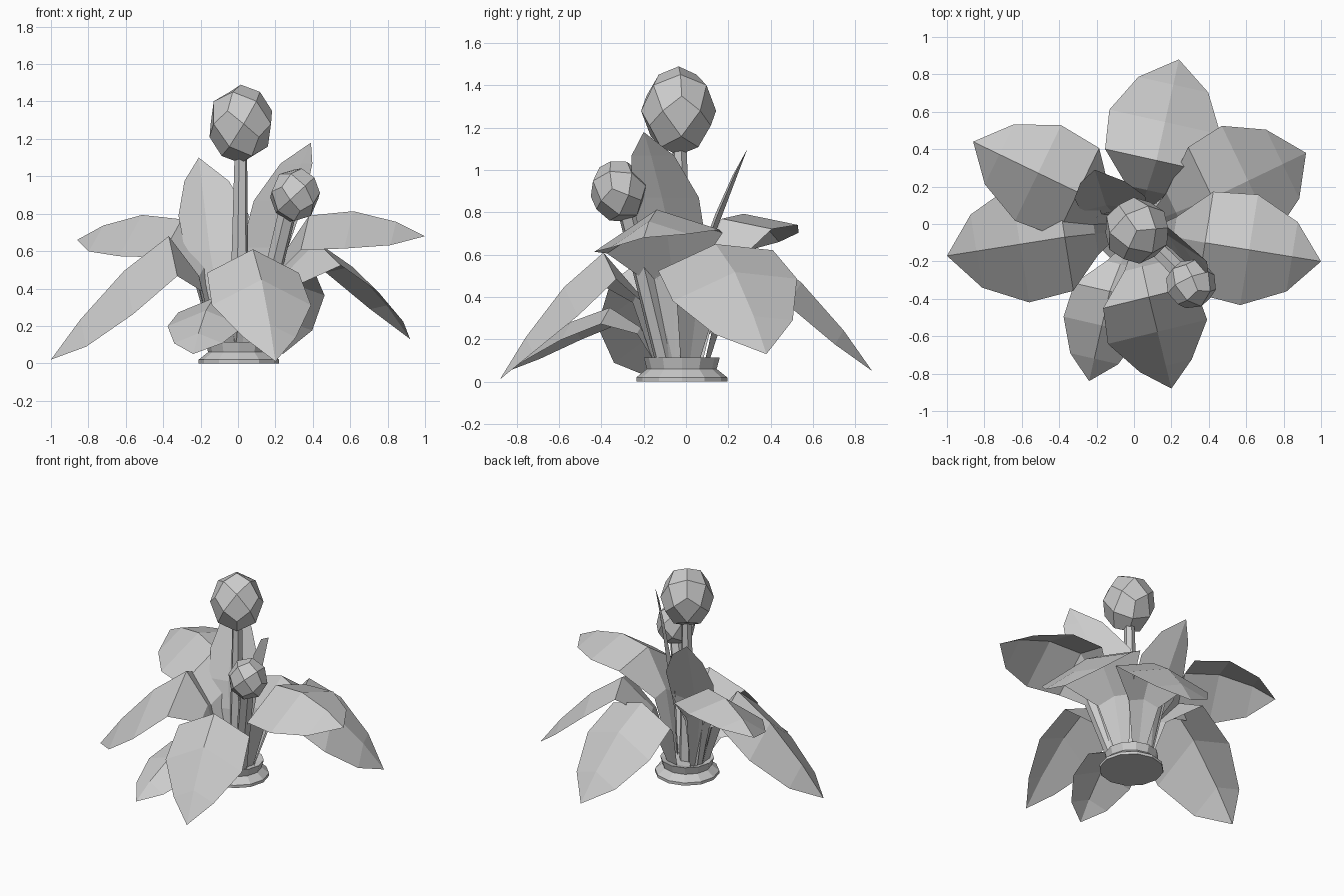
import bpy, bmesh, math
from mathutils import Vector, Matrix

old = bpy.data.objects.get("Cube")
if old:
    bpy.data.objects.remove(old, do_unlink=True)

grey = bpy.data.materials.new("light grey")
grey.use_nodes = True
colour = (0.6, 0.6, 0.6, 1)
grey.diffuse_color = colour
grey.node_tree.nodes["Principled BSDF"].inputs["Base Color"].default_value = colour


def finish(name, bm):
    bmesh.ops.recalc_face_normals(bm, faces=bm.faces)
    mesh = bpy.data.meshes.new(name)
    bm.to_mesh(mesh)
    bm.free()
    mesh.materials.append(grey)
    obj = bpy.data.objects.new(name, mesh)
    bpy.context.collection.objects.link(obj)
    return obj


def leaf(name, crown, tip, half_width, fold, roll=0, bulge=0.07, taper=0.66, yaw=None, upright=False):
    """Folded blade from crown to tip, narrowing below the crown into a stalk."""
    crown, tip = Vector(crown), Vector(tip)
    along = tip - crown
    if yaw is None:
        yaw = math.atan2(along.y, along.x)
    side = Vector((-math.sin(yaw), math.cos(yaw), 0))
    outward = Vector((crown.x, crown.y, 0)).normalized()
    foot = outward * 0.12 + Vector((0, -0.02, 0.09))
    neck = foot.lerp(crown, 0.36)
    neck.z = foot.z + (crown.z - foot.z) * 0.64
    rows = [(foot, 0.15), (neck, 0.38)]
    for t, width in ((0, 0.97), (0.38, 1.05), (0.75, taper)):
        rib = crown + along * t
        rib.z += bulge * math.sin(math.pi * t)
        rows.append((rib, width))

    bm = bmesh.new()
    grid = []
    for rib, width in rows:
        row = []
        for s in (1, 0, -1):
            drop = Vector((0, 0, (roll * s - fold * abs(s)) * width))
            if upright:
                drop = -outward * fold * abs(s) * width
            row.append(bm.verts.new(rib + side * (s * half_width * width) + drop))
        grid.append(row)
    for a, b in zip(grid, grid[1:]):
        for i in (0, 1):
            bm.faces.new((a[i], a[i + 1], b[i + 1], b[i]))
    end = bm.verts.new(tip)
    for i in (0, 1):
        bm.faces.new((grid[-1][i], grid[-1][i + 1], end))
    bmesh.ops.triangulate(bm, faces=bm.faces)
    return finish(name, bm)


def stem(name, start, end, r_start, r_end):
    start, end = Vector(start), Vector(end)
    axis = end - start
    bm = bmesh.new()
    bmesh.ops.create_cone(bm, cap_ends=True, segments=6, radius1=r_start,
                          radius2=r_end, depth=axis.length)
    turn = axis.to_track_quat("Z", "Y").to_matrix().to_4x4()
    bm.transform(Matrix.Translation((start + end) / 2) @ turn)
    return finish(name, bm)


def bud(name, centre, radius, height, tilt):
    """Faceted ball made from a cube split once, pushed out round, corner up."""
    bm = bmesh.new()
    bmesh.ops.create_cube(bm, size=2)
    bmesh.ops.subdivide_edges(bm, edges=bm.edges, cuts=1, use_grid_fill=True)
    for v in bm.verts:
        v.co.normalize()
    corner_up = Vector((1, 1, 1)).rotation_difference(Vector((0, 0, 1)))
    bm.transform(Matrix.Rotation(0.35, 4, "Z") @ corner_up.to_matrix().to_4x4())
    bm.transform(Matrix.Diagonal((radius, radius, height, 1)))
    lean = Vector(tilt).to_track_quat("Z", "Y").to_matrix().to_4x4()
    bm.transform(Matrix.Translation(centre) @ lean)
    return finish(name, bm)


# Round foot with a pinched waist and a shallow collar
bm = bmesh.new()
rings = []
for radius, z in ((0.215, 0), (0.215, 0.02), (0.165, 0.06), (0.18, 0.115), (0.12, 0.1)):
    rings.append([bm.verts.new((radius * math.cos(k * math.pi / 6) + 0.005,
                                radius * math.sin(k * math.pi / 6) - 0.02, z))
                  for k in range(12)])
for a, b in zip(rings, rings[1:]):
    for k in range(12):
        n = (k + 1) % 12
        bm.faces.new((a[k], a[n], b[n], b[k]))
bm.faces.new(rings[0])
bm.faces.new(rings[-1])
finish("base", bm)

# Drooping leaves around the base
leaf("front_leaf", (0.08, -0.39, 0.61), (0.2, -0.88, 0.01), 0.26, 0.13, taper=0.55)
leaf("low_front_leaf", (-0.13, -0.36, 0.35), (-0.24, -0.84, 0.05), 0.2, 0.08, bulge=0.05)
leaf("right_leaf", (-0.37, -0.07, 0.68), (-1, -0.17, 0.02), 0.3, 0.18, roll=-0.04)
leaf("back_leaf", (0.12, 0.34, 0.62), (0.24, 0.88, 0.05), 0.29, 0.1)
leaf("back_left_leaf", (0.42, 0.14, 0.65), (0.92, 0.38, 0.13), 0.31, 0.08, roll=0.05)

# Level leaves higher up
leaf("back_right_leaf", (-0.3, 0.17, 0.77), (-0.86, 0.44, 0.66), 0.27, 0.13, roll=-0.08)
leaf("left_leaf", (0.38, -0.1, 0.79), (1, -0.2, 0.68), 0.285, 0.14, roll=0.05)

# Upright leaves beside the tall stem
leaf("upright_back_leaf", (-0.15, 0.1, 0.6), (-0.21, 0.29, 1.1), 0.18, 0.05,
     bulge=0, yaw=1.6, upright=True)
leaf("upright_left_leaf", (0.18, -0.06, 0.62), (0.39, -0.2, 1.18), 0.2, 0.04,
     bulge=0.04, yaw=0.7, upright=True)

# Stems and buds
stem("tall_stem", (0.005, -0.02, 0.09), (0.015, -0.03, 1.1), 0.055, 0.035)
stem("short_stem", (0.09, -0.1, 0.09), (0.26, -0.27, 0.79), 0.045, 0.05)
bud("tall_bud", (0.015, -0.035, 1.28), 0.178, 0.21, (0, 0, 1))
bud("short_bud", (0.305, -0.32, 0.9), 0.135, 0.15, (0.25, -0.25, 1))
